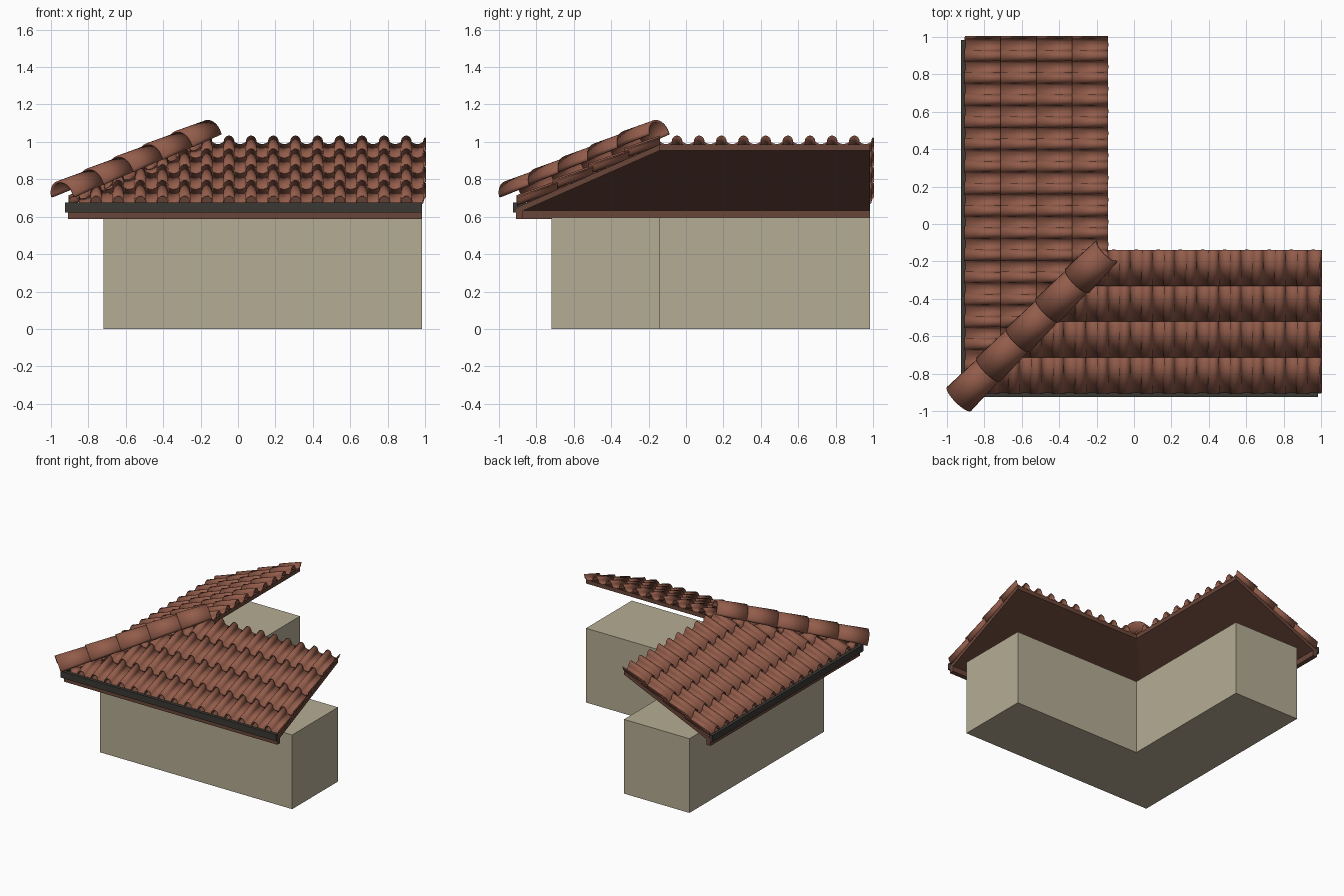
import bpy, bmesh, math
from mathutils import Vector

cube = bpy.data.objects.get("Cube")
if cube:
    bpy.data.objects.remove(cube, do_unlink=True)


def material(name, rgb):
    """Flat material from 0-255 screen values."""
    col = [((c / 255 + 0.055) / 1.055) ** 2.4 for c in rgb] + [1]
    m = bpy.data.materials.new(name)
    m.use_nodes = True
    m.diffuse_color = col
    m.node_tree.nodes["Principled BSDF"].inputs["Base Color"].default_value = col
    return m


PLASTER = material("beige plaster", (181, 172, 148))
CLAY = material("terracotta clay", (146, 92, 74))
WOOD = material("brown wood", (106, 70, 57))
METAL = material("dark grey metal", (58, 57, 52))

EAVE, RIDGE, END = -0.905, -0.14, 1.0
SLOPE = 0.44


def finish(name, bm, mat, swap=False, thick=0, smooth=False):
    """Turn a bmesh into an object; swap x and y for the other wing."""
    if swap:
        for v in bm.verts:
            v.co.x, v.co.y = v.co.y, v.co.x
        bmesh.ops.reverse_faces(bm, faces=bm.faces)
    me = bpy.data.meshes.new(name)
    bm.to_mesh(me)
    bm.free()
    me.materials.append(mat)
    ob = bpy.data.objects.new(name, me)
    bpy.context.collection.objects.link(ob)
    if thick:
        mod = ob.modifiers.new("thickness", "SOLIDIFY")
        mod.thickness = thick
        mod.offset = -1
    if smooth:
        bpy.ops.object.select_all(action="DESELECT")
        ob.select_set(True)
        bpy.context.view_layer.objects.active = ob
        bpy.ops.object.shade_smooth_by_angle(angle=math.radians(40))
    return ob


def prism(name, outline, top, height, mat, swap=False):
    """Upright prism whose top follows the function top(y)."""
    bm = bmesh.new()
    hi = [bm.verts.new((x, y, top(y))) for x, y in outline]
    lo = [bm.verts.new((x, y, top(y) - height)) for x, y in outline]
    bm.faces.new(hi)
    bm.faces.new(lo[::-1])
    for i in range(len(hi)):
        j = (i + 1) % len(hi)
        bm.faces.new((lo[i], lo[j], hi[j], hi[i]))
    return finish(name, bm, mat, swap)


def mitred(name, a, b, top, height, mat, swap):
    """Strip along one wing, cut on the diagonal at the corner."""
    prism(name, [(a, a), (0.985, a), (0.985, b), (b, b)], top, height, mat, swap)


def loft(bm, lower, upper):
    """Skin of quads between two point rows."""
    a = [bm.verts.new(p) for p in lower]
    b = [bm.verts.new(p) for p in upper]
    for i in range(len(a) - 1):
        bm.faces.new((a[i], a[i + 1], b[i + 1], b[i]))


def tile_profile(cap):
    """Barrel caps with shallow pans between, as (x, height) pairs."""
    pitch, points = 0.1185, []
    for k in range(-16, 2):
        mid = 0.9 + k * pitch
        for i in range(9):
            t = math.pi * (1 - i / 8)
            points.append((mid + cap * math.cos(t), (cap + 0.005) * math.sin(t)))
        gap = pitch - 2 * cap
        for i in range(1, 5):
            f = i / 5
            points.append((mid + cap + gap * f, -0.012 * math.sin(math.pi * f)))
    return points


def roof_plane(y):
    return 1.0 + SLOPE * (y - RIDGE)


def tile_course(name, y0, y1, swap):
    """One overlapping row of tiles, trimmed at the hip and gable."""
    bm = bmesh.new()
    loft(bm,
         [(x, y0, roof_plane(y0) + h + 0.014) for x, h in tile_profile(0.033)],
         [(x, y1, roof_plane(y1) + h) for x, h in tile_profile(0.029)])
    for co, no in (((0, 0, 0), (-1, 1, 0)), ((END, 0, 0), (1, 0, 0))):
        bmesh.ops.bisect_plane(bm, geom=bm.verts[:] + bm.edges[:] + bm.faces[:],
                               plane_co=co, plane_no=no, clear_outer=True)
    finish(name, bm, CLAY, swap, 0.007, True)


# L-shaped walls
LOW, HIGH = -0.72, 0.985
prism("walls", [(LOW, LOW), (HIGH, LOW), (HIGH, RIDGE), (RIDGE, RIDGE),
                (RIDGE, HIGH), (LOW, HIGH)], lambda y: 0.595, 0.595, PLASTER)

# Two matching roof wings
COURSES = 4
step = (RIDGE - EAVE) / COURSES
for wing, swap in (("front", False), ("side", True)):
    mitred(wing + "_roof_deck", -0.9, RIDGE,
           lambda y: roof_plane(y) - 0.014, 0.032, WOOD, swap)
    mitred(wing + "_fascia", -0.908, -0.872, lambda y: 0.64, 0.052, WOOD, swap)
    mitred(wing + "_gutter", -0.926, -0.9, lambda y: 0.675, 0.052, METAL, swap)
    for c in range(COURSES):
        y0 = EAVE + c * step
        y1 = min(y0 + step + 0.025, RIDGE)
        tile_course(f"{wing}_tile_course_{c + 1}", y0, y1, swap)

# Tapered half-round tiles along the hip
foot, head = Vector((-0.935, -0.935, 0.705)), Vector((-0.145, -0.145, 1.04))
along = (head - foot).normalized()
side = Vector((1, -1, 0)).normalized()
up = side.cross(along)
HIP_TILES = 5


def arch(centre, radius):
    angles = [math.pi * (1 - i / 16) for i in range(17)]
    return [centre + radius * (side * math.cos(t) + up * math.sin(t)) for t in angles]


for k in range(HIP_TILES):
    start = foot.lerp(head, k / HIP_TILES)
    stop = foot.lerp(head, min((k + 1.12) / HIP_TILES, 1))
    bm = bmesh.new()
    loft(bm, arch(start, 0.091), arch(stop, 0.081))
    finish(f"hip_tile_{k + 1}", bm, CLAY, False, 0.013, True)
